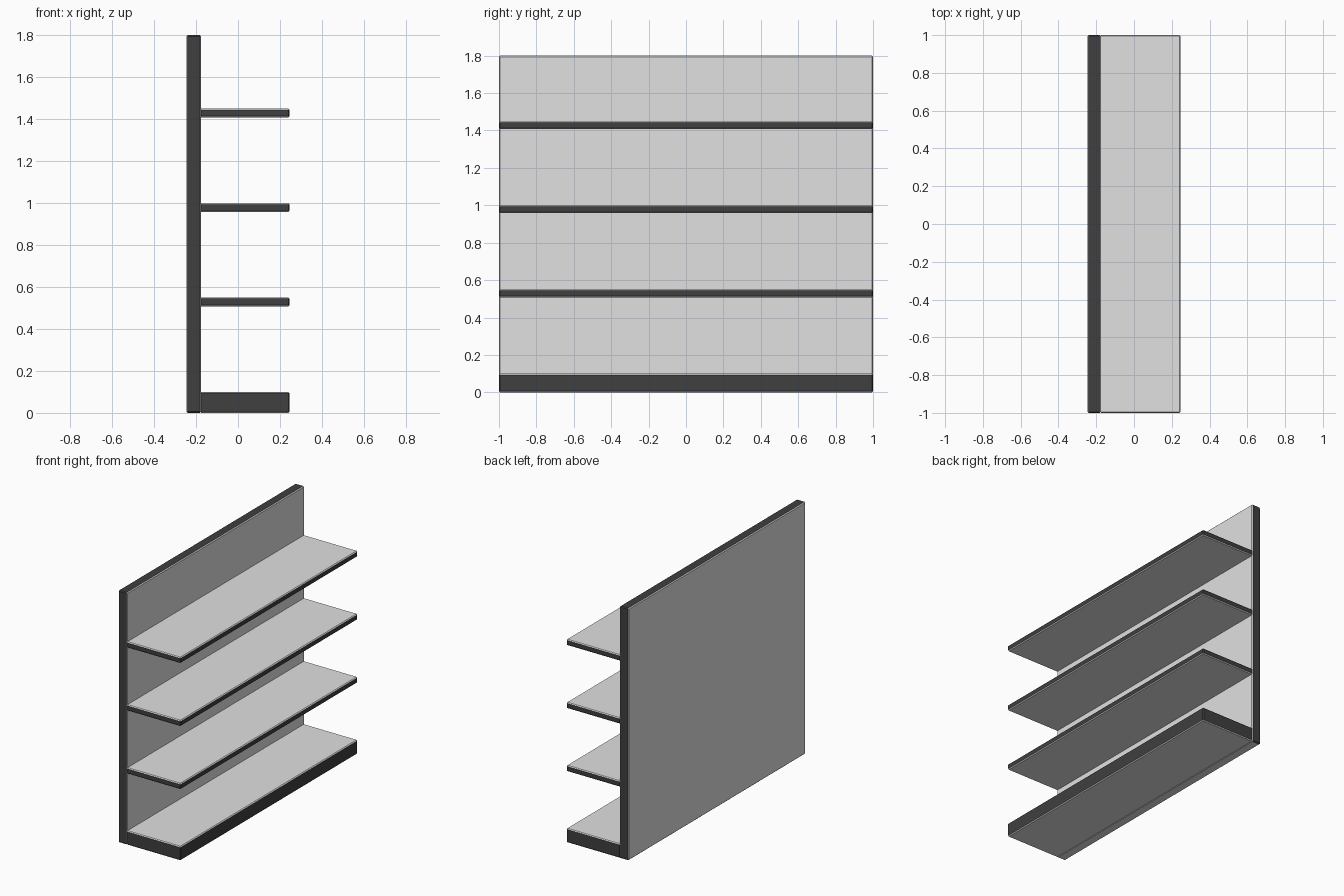
import bpy, bmesh

if "Cube" in bpy.data.objects:
    bpy.data.objects.remove(bpy.data.objects["Cube"])


def material(name, v):
    m = bpy.data.materials.new(name)
    m.diffuse_color = (v, v, v, 1)
    m.use_nodes = True
    m.node_tree.nodes["Principled BSDF"].inputs["Base Color"].default_value = m.diffuse_color
    return m


LIGHT = material("light_grey", 0.75)
DARK = material("dark_edge", 0.05)
BEVEL = 0.006


def board(name, x, z, is_dark):
    """Full-width chamfered board; is_dark(normal) picks the edge-band faces."""
    bm = bmesh.new()
    bmesh.ops.create_cube(bm, size=1)
    for v in bm.verts:
        v.co.x = x[0] if v.co.x < 0 else x[1]
        v.co.y = -1 if v.co.y < 0 else 1
        v.co.z = z[0] if v.co.z < 0 else z[1]
    # Chamfer only the free edges, keeping the joint against the back tight
    joint = -0.176
    edges = [e for e in bm.edges
             if name == "back_panel" or any(abs(v.co.x - joint) > 0.001 for v in e.verts)]
    bmesh.ops.bevel(bm, geom=edges, offset=BEVEL, segments=1, affect='EDGES')
    bm.normal_update()
    for f in bm.faces:
        f.material_index = 1 if is_dark(f.normal) else 0
    me = bpy.data.meshes.new(name)
    bm.to_mesh(me)
    bm.free()
    me.materials.append(LIGHT)
    me.materials.append(DARK)
    ob = bpy.data.objects.new(name, me)
    bpy.context.collection.objects.link(ob)
    return ob


def panel_edge(n):
    return abs(n.x) < 0.3 and n.z > -0.9


def shelf_edge(n):
    return abs(n.z) < 0.3


# Upright back panel with dark edge band
board("back_panel", (-0.246, -0.176), (0, 1.8), panel_edge)

# Thick base shelf
board("base_shelf", (-0.176, 0.246), (0, 0.1), shelf_edge)

# Three thin shelves
for i in range(3):
    top = 0.55 + 0.45 * i
    board(f"shelf_{i + 1}", (-0.176, 0.246), (top - 0.042, top), shelf_edge)
